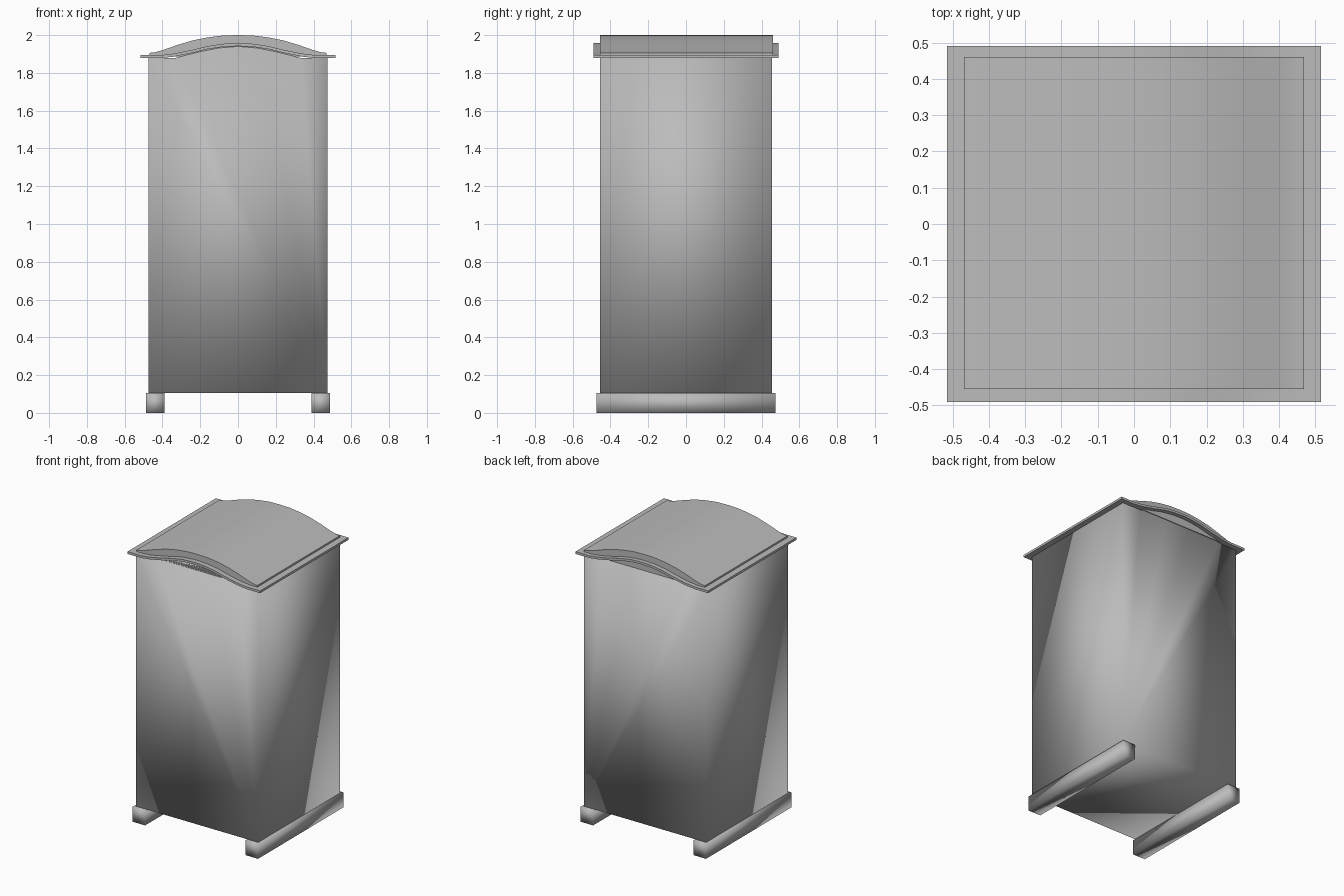
import bpy
import bmesh
import math

cube = bpy.data.objects.get("Cube")
if cube:
    bpy.data.objects.remove(cube, do_unlink=True)

grey = bpy.data.materials.new("plain_grey")
grey.use_nodes = True
colour = (0.5, 0.5, 0.5, 1)
grey.diffuse_color = colour
grey.node_tree.nodes["Principled BSDF"].inputs["Base Color"].default_value = colour


def extrude_profile(name, points, front, back):
    """Extrude an x-z outline along y into a closed, softly shaded solid."""
    bm = bmesh.new()
    face = bm.faces.new([bm.verts.new((x, front, z)) for x, z in points])
    result = bmesh.ops.extrude_face_region(bm, geom=[face], use_keep_orig=True)
    moved = [v for v in result["geom"] if isinstance(v, bmesh.types.BMVert)]
    bmesh.ops.translate(bm, verts=moved, vec=(0, back - front, 0))
    bmesh.ops.recalc_face_normals(bm, faces=bm.faces)
    for f in bm.faces:
        f.smooth = True
    mesh = bpy.data.meshes.new(name)
    bm.to_mesh(mesh)
    bm.free()
    mesh.materials.append(grey)
    obj = bpy.data.objects.new(name, mesh)
    bpy.context.collection.objects.link(obj)
    return obj


def sharpen(obj, degrees):
    obj.data.set_sharp_from_angle(angle=math.radians(degrees))


def mirrored(half):
    """Complete a left-right symmetric curve from its centre-to-edge half."""
    return [(-x, z) for x, z in reversed(half[1:])] + half


# Body with a bowed top edge
body_top = mirrored([(0, 1.94), (0.1, 1.932), (0.2, 1.912), (0.33, 1.88), (0.475, 1.88)])
body = extrude_profile("body", [(-0.475, 0.105)] + body_top + [(0.475, 0.105)], -0.455, 0.455)

# Thin overhanging rim that follows the bow
rim_curve = mirrored([(0, 1.942), (0.08, 1.938), (0.16, 1.926), (0.24, 1.906),
                      (0.34, 1.886), (0.41, 1.878), (0.515, 1.878)])
rim_top = [(x, z + 0.016) for x, z in reversed(rim_curve)]
rim = extrude_profile("lid_rim", rim_curve + rim_top, -0.49, 0.49)
sharpen(rim, 40)

# Domed lid
dome = mirrored([(0, 2.0), (0.08, 1.998), (0.16, 1.988), (0.24, 1.972),
                 (0.32, 1.948), (0.4, 1.92), (0.44, 1.909), (0.468, 1.906)])
lid = extrude_profile("lid", [(-0.468, 1.886)] + dome + [(0.468, 1.886)], -0.455, 0.46)
sharpen(lid, 40)

# Two runners under the body
for side, name in ((-1, "right_runner"), (1, "left_runner")):
    inner, outer = side * 0.39, side * 0.487
    extrude_profile(name, [(inner, 0), (outer, 0), (outer, 0.105), (inner, 0.105)], -0.473, 0.473)
